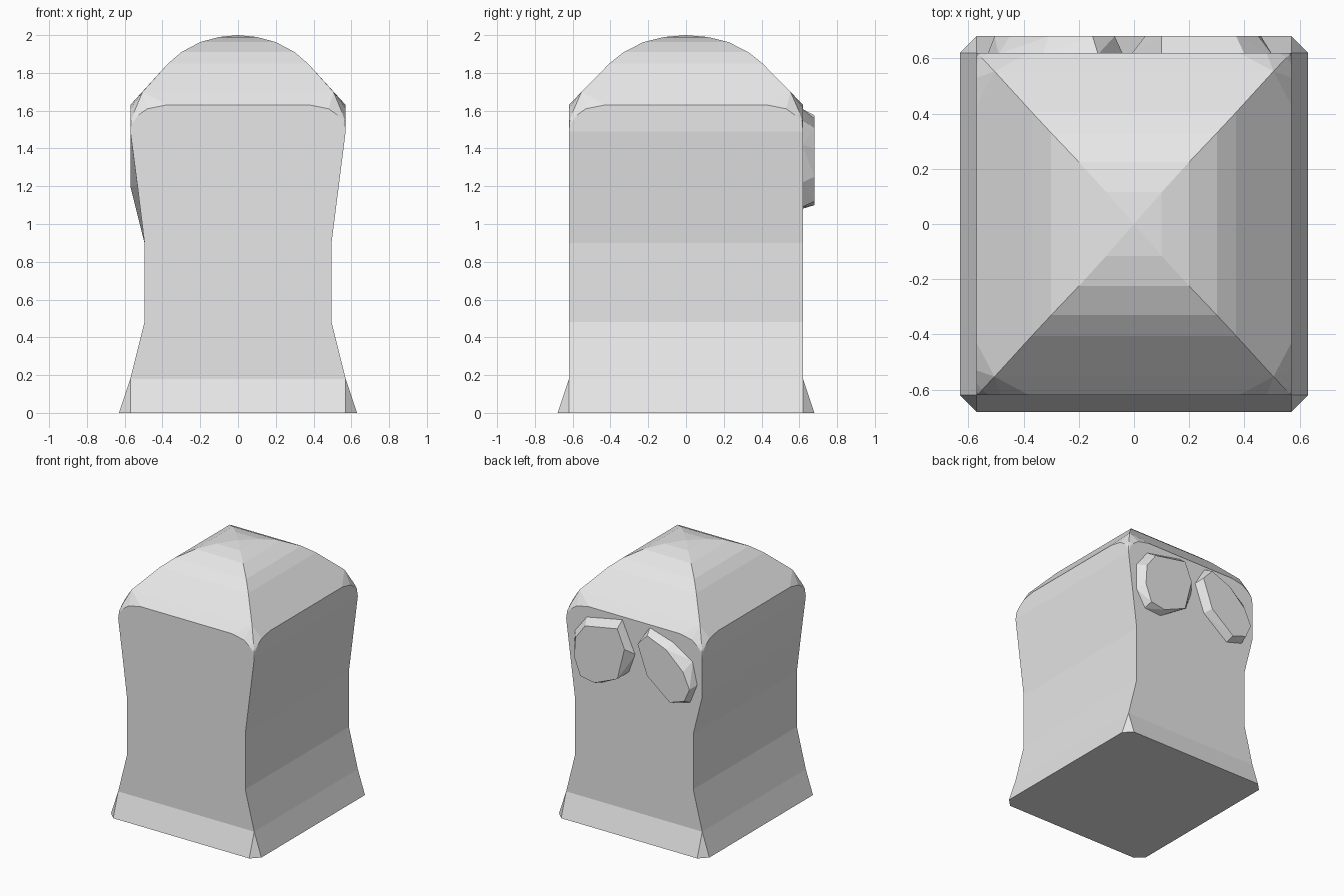
import bpy, bmesh

if "Cube" in bpy.data.objects:
    bpy.data.objects.remove(bpy.data.objects["Cube"])

grey = bpy.data.materials.new("light_grey")
grey.diffuse_color = (0.8, 0.8, 0.8, 1)
grey.use_nodes = True
grey.node_tree.nodes["Principled BSDF"].inputs["Base Color"].default_value = grey.diffuse_color

HX, HY = 0.57, 0.62                      # half width and half depth at the shoulders
CORNERS = [(-1, -1), (1, -1), (1, 1), (-1, 1)]


def finish(bm, name):
    bmesh.ops.remove_doubles(bm, verts=bm.verts, dist=0.0005)
    bmesh.ops.dissolve_limit(bm, angle_limit=0.01, verts=bm.verts, edges=bm.edges)
    bmesh.ops.recalc_face_normals(bm, faces=bm.faces)
    mesh = bpy.data.meshes.new(name)
    bm.to_mesh(mesh)
    bm.free()
    mesh.materials.append(grey)
    obj = bpy.data.objects.new(name, mesh)
    bpy.context.collection.objects.link(obj)
    return obj


def add_hull(bm, points):
    verts = [bm.verts.new(p) for p in points]
    res = bmesh.ops.convex_hull(bm, input=verts)
    loose = [v for v in res["geom_interior"] if isinstance(v, bmesh.types.BMVert)]
    bmesh.ops.delete(bm, geom=loose, context="VERTS")


# Domed cap: stepped hip roof with softened corners
cap = [(0, 0, 2.0)]
rings = [(0.10, 0.115, 1.99), (0.20, 0.225, 1.963), (0.30, 0.33, 1.91),
         (0.37, 0.405, 1.85), (0.505, 0.553, 1.70)]
arc = [(0.19, 1.63), (0.09, 1.61), (0.045, 1.578), (0.012, 1.535), (0, 1.49)]
for sx, sy in CORNERS:
    cap += [(sx * x, sy * y, z) for x, y, z in rings]
    for inset, z in arc:
        cap.append((sx * (HX - inset), sy * HY, z))
        cap.append((sx * HX, sy * (HY - inset), z))
    for inset, z in arc[1:4]:            # bulge of the rounded corner
        d = inset * 0.42
        cap.append((sx * (HX - d), sy * (HY - d), z + 0.012))
bm = bmesh.new()
add_hull(bm, cap)
bottom = [f for f in bm.faces if all(v.co.z < 1.495 for v in f.verts)]
bmesh.ops.delete(bm, geom=bottom, context="FACES")

# Waisted body: stacked rectangles, one corner kept full beside the eye
loops = []
for z, x in [(0.18, HX), (0.48, 0.495), (0.90, 0.495), (1.20, 0.532), (1.49, HX)]:
    loop = []
    for sx, sy in CORNERS:
        px = HX if (z == 1.20 and (sx, sy) == (-1, 1)) else x
        loop.append(bm.verts.new((sx * px, sy * HY, z)))
    loops.append(loop)
for lo, hi in zip(loops, loops[1:]):
    for i in range(4):
        j = (i + 1) % 4
        bm.faces.new((lo[i], lo[j], hi[j], hi[i]))

# Flared foot with chamfered corners
foot = []
for i, (sx, sy) in enumerate(CORNERS):
    a = bm.verts.new((sx * 0.63, sy * HY, 0))
    b = bm.verts.new((sx * HX, sy * 0.68, 0))
    foot.append((a, b) if i % 2 == 0 else (b, a))
for i in range(4):
    j = (i + 1) % 4
    bm.faces.new((*foot[i], loops[0][i]))
    bm.faces.new((foot[i][1], foot[j][0], loops[0][j], loops[0][i]))
bm.faces.new([v for pair in foot for v in pair])
finish(bm, "body")

# Faceted eyes on the rear wall: wide outline on the wall, smaller raised face
eyes = {
    "round_eye": (
        [(0.10, 1.61), (0.40, 1.55), (0.50, 1.42), (0.50, 1.22),
         (0.42, 1.09), (0.28, 1.08), (0.04, 1.23), (-0.01, 1.37)],
        [(0.10, 1.56), (0.37, 1.51), (0.45, 1.40), (0.46, 1.25),
         (0.41, 1.12), (0.29, 1.10), (0.10, 1.18), (0.04, 1.42)]),
    "slanted_eye": (
        [(-0.04, 1.46), (-0.13, 1.61), (-0.33, 1.55), (-0.49, 1.45),
         (-0.53, 1.28), (-0.47, 1.13), (-0.33, 1.09), (-0.12, 1.25)],
        [(-0.07, 1.49), (-0.15, 1.575), (-0.31, 1.51), (-0.45, 1.38),
         (-0.505, 1.26), (-0.46, 1.16), (-0.34, 1.12), (-0.15, 1.27)]),
}
for name, (outer, face) in eyes.items():
    bm = bmesh.new()
    add_hull(bm, [(x, 0.615, z) for x, z in outer] + [(x, 0.68, z) for x, z in face])
    finish(bm, name)
